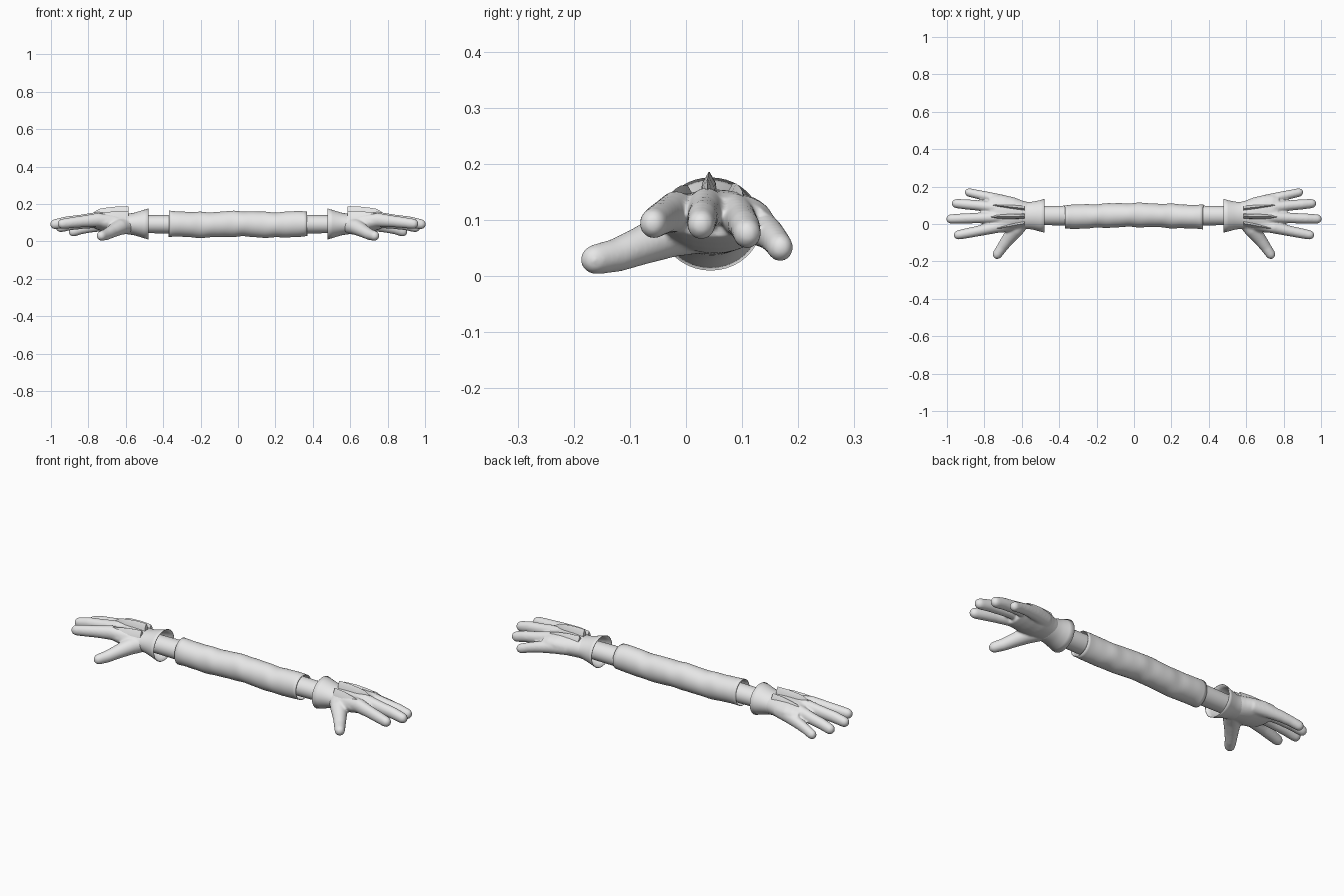
import bpy, bmesh, math
from mathutils import Vector

if "Cube" in bpy.data.objects:
    bpy.data.objects.remove(bpy.data.objects["Cube"])

grey = bpy.data.materials.new("light_grey")
grey.diffuse_color = (0.8, 0.8, 0.8, 1)
grey.use_nodes = True
grey.node_tree.nodes["Principled BSDF"].inputs["Base Color"].default_value = grey.diffuse_color


def finish(bm, name, mirror=True):
    bmesh.ops.recalc_face_normals(bm, faces=bm.faces)
    me = bpy.data.meshes.new(name)
    bm.to_mesh(me)
    bm.free()
    me.materials.append(grey)
    ob = bpy.data.objects.new(name, me)
    bpy.context.collection.objects.link(ob)
    if mirror:
        mod = ob.modifiers.new("mirror", 'MIRROR')
        mod.use_mirror_merge = False
    return ob


def smooth(ob, angle=50):
    bpy.ops.object.select_all(action='DESELECT')
    ob.select_set(True)
    bpy.context.view_layer.objects.active = ob
    bpy.ops.object.shade_smooth_by_angle(angle=math.radians(angle))


def loft(bm, sections, n=28, caps=True):
    """Skin elliptical rings; a section is (x, y, z, half width, half height)."""
    pts = [Vector(s[:3]) for s in sections]
    rings = []
    for i, s in enumerate(sections):
        t = (pts[min(i + 1, len(pts) - 1)] - pts[max(i - 1, 0)]).normalized()
        side = Vector((0, 0, 1)).cross(t).normalized()
        up = t.cross(side)
        rings.append([bm.verts.new(pts[i] + side * s[3] * math.cos(a) + up * s[4] * math.sin(a))
                      for a in (2 * math.pi * k / n for k in range(n))])
    for a, b in zip(rings, rings[1:]):
        for k in range(n):
            bm.faces.new((a[k], a[(k + 1) % n], b[(k + 1) % n], b[k]))
    if caps:
        bm.faces.new(rings[0][::-1])
        bm.faces.new(rings[-1])


def rounded(path):
    """Add a dome of shrinking rings beyond the last section."""
    d = (Vector(path[-1][:3]) - Vector(path[-2][:3])).normalized()
    x, y, z, w, h = path[-1]
    out = list(path)
    for a in (25, 45, 62, 76, 86):
        a = math.radians(a)
        p = Vector((x, y, z)) + d * w * 1.1 * math.sin(a)
        out.append((*p, w * math.cos(a), h * math.cos(a)))
    return out


# Loose sleeve: an open tube with gentle folds
bm = bmesh.new()
rows = []
for i in range(41):
    x = -0.37 + 0.74 * i / 40
    f = 0.0018 * math.sin(x * 38) + 0.001 * math.sin(x * 71)
    rows.append((x, 0.043 + 0.005 * math.cos(x * 8), 0.091 + 0.003 * math.cos(x * 17),
                 0.064 + f, 0.068 - f))
loft(bm, rows, 40, False)
ob = finish(bm, "sleeve", False)
sol = ob.modifiers.new("cloth", 'SOLIDIFY')
sol.thickness = 0.003
smooth(ob)

# Forearm running through the sleeve into the cuffs
bm = bmesh.new()
loft(bm, [(x, 0.045, 0.092, r, r * 0.94) for x, r in
          ((-0.55, 0.05), (-0.35, 0.053), (0.35, 0.053), (0.55, 0.05))], 32)
smooth(finish(bm, "forearm", False))

# Flared open cuffs
bm = bmesh.new()
loft(bm, [(0.48, 0.044, 0.093, 0.09, 0.083), (0.505, 0.044, 0.093, 0.083, 0.075),
          (0.535, 0.045, 0.093, 0.076, 0.066), (0.56, 0.045, 0.093, 0.072, 0.059),
          (0.585, 0.046, 0.093, 0.072, 0.056), (0.61, 0.047, 0.094, 0.07, 0.05)], 40, False)
ob = finish(bm, "glove_cuff")
sol = ob.modifiers.new("cloth", 'SOLIDIFY')
sol.thickness = 0.003
smooth(ob)

# Gloved hand: palm, fingers and thumb fused into one smooth skin
bm = bmesh.new()
loft(bm, [(0.555, 0.045, 0.093, 0.068, 0.054), (0.60, 0.048, 0.095, 0.077, 0.057),
          (0.65, 0.051, 0.098, 0.092, 0.057), (0.70, 0.054, 0.102, 0.1, 0.052),
          (0.74, 0.054, 0.105, 0.1, 0.045), (0.77, 0.052, 0.105, 0.092, 0.035)])
fingers = [
    # index
    [(0.66, 0.00, 0.105, 0.036, 0.040), (0.75, -0.019, 0.115, 0.032, 0.037),
     (0.83, -0.037, 0.107, 0.028, 0.031), (0.89, -0.049, 0.100, 0.027, 0.029),
     (0.937, -0.058, 0.094, 0.025, 0.027)],
    # middle
    [(0.66, 0.04, 0.11, 0.036, 0.042), (0.75, 0.036, 0.12, 0.033, 0.038),
     (0.84, 0.032, 0.111, 0.028, 0.032), (0.92, 0.029, 0.103, 0.027, 0.030),
     (0.977, 0.027, 0.092, 0.025, 0.027)],
    # ring
    [(0.66, 0.08, 0.105, 0.036, 0.040), (0.75, 0.089, 0.11, 0.032, 0.037),
     (0.83, 0.099, 0.098, 0.028, 0.031), (0.90, 0.105, 0.088, 0.027, 0.029),
     (0.947, 0.109, 0.076, 0.025, 0.027)],
    # little
    [(0.64, 0.105, 0.093, 0.036, 0.036), (0.72, 0.130, 0.088, 0.030, 0.034),
     (0.79, 0.148, 0.076, 0.026, 0.029), (0.84, 0.159, 0.064, 0.024, 0.026),
     (0.88, 0.168, 0.051, 0.023, 0.025)],
    # thumb
    [(0.595, 0.02, 0.085, 0.045, 0.045), (0.635, -0.03, 0.075, 0.044, 0.042),
     (0.675, -0.083, 0.053, 0.034, 0.034), (0.705, -0.125, 0.037, 0.029, 0.030),
     (0.729, -0.160, 0.030, 0.026, 0.027)],
]
for f in fingers:
    loft(bm, rounded(f), 20)
ob = finish(bm, "glove_hand", False)
rm = ob.modifiers.new("fuse", 'REMESH')
rm.mode = 'VOXEL'
rm.voxel_size = 0.005
rm.use_smooth_shade = True
sm = ob.modifiers.new("soften", 'SMOOTH')
sm.factor = 0.5
sm.iterations = 8
mi = ob.modifiers.new("mirror", 'MIRROR')
mi.use_mirror_merge = False
for p in ob.data.polygons:
    p.use_smooth = True

# Three sharp ridges on the back of each hand
bm = bmesh.new()
for y0, y1, top in ((0.003, -0.030, 0.162), (0.042, 0.038, 0.186), (0.083, 0.103, 0.165)):
    rings = []
    for t, drop, w in ((0, 0, 0.016), (0.35, 0, 0.017), (0.65, 0.006, 0.015),
                       (0.85, 0.012, 0.011), (1, 0.03, 0.004)):
        x, y = 0.585 + 0.185 * t, y0 + (y1 - y0) * t
        z = top - drop
        rings.append([bm.verts.new(v) for v in
                      ((x, y - w, 0.125), (x, y - w * 0.7, z - 0.02), (x, y, z),
                       (x, y + w * 0.7, z - 0.02), (x, y + w, 0.125))])
    for a, b in zip(rings, rings[1:]):
        for k in range(5):
            bm.faces.new((a[k], a[(k + 1) % 5], b[(k + 1) % 5], b[k]))
    bm.faces.new(rings[0])
    bm.faces.new(rings[-1][::-1])
smooth(finish(bm, "knuckle_ridges"), 30)
